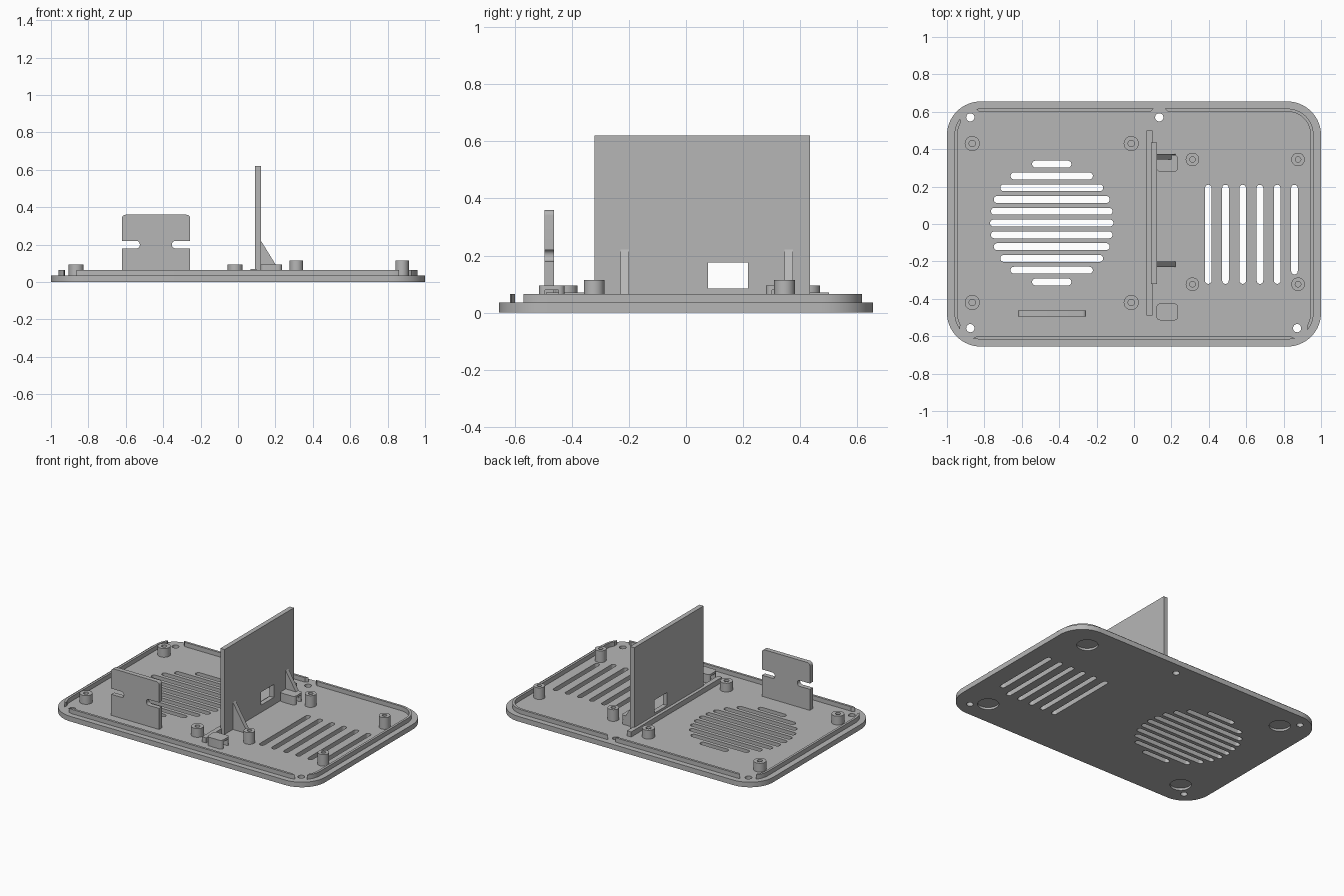
import bpy, bmesh, math

cube = bpy.data.objects.get("Cube")
if cube:
    bpy.data.objects.remove(cube, do_unlink=True)

grey = bpy.data.materials.new("matte_grey")
grey.use_nodes = True
COLOUR = (0.47, 0.47, 0.47, 1)
grey.diffuse_color = COLOUR
grey.node_tree.nodes["Principled BSDF"].inputs["Base Color"].default_value = COLOUR

FLOOR = 0.035   # top of the base panel
ROOT = 0.025    # parts sink slightly into the panel


# ---- outlines ----
def rounded(cx, cy, w, h, r, steps=10):
    pts = []
    for i, (sx, sy) in enumerate([(1, 1), (-1, 1), (-1, -1), (1, -1)]):
        for k in range(steps + 1):
            a = (i + k / steps) * math.pi / 2
            pts.append((cx + sx * (w / 2 - r) + r * math.cos(a),
                        cy + sy * (h / 2 - r) + r * math.sin(a)))
    return pts


def circle(cx, cy, r, n=32):
    return [(cx + r * math.cos(math.tau * k / n),
             cy + r * math.sin(math.tau * k / n)) for k in range(n)]


def rect(u0, u1, v0, v1):
    return [(u0, v0), (u1, v0), (u1, v1), (u0, v1)]


# ---- solids ----
def prism(name, outlines, lo, hi, axis="z"):
    """Extrude one or more outlines along an axis into a single object."""
    place = {"x": lambda u, v, w: (w, u, v),
             "y": lambda u, v, w: (u, w, v),
             "z": lambda u, v, w: (u, v, w)}[axis]
    bm = bmesh.new()
    for pts in outlines:
        a = [bm.verts.new(place(u, v, lo)) for u, v in pts]
        b = [bm.verts.new(place(u, v, hi)) for u, v in pts]
        bm.faces.new(a)
        bm.faces.new(b)
        for i in range(len(pts)):
            j = (i + 1) % len(pts)
            bm.faces.new((a[i], a[j], b[j], b[i]))
    bmesh.ops.remove_doubles(bm, verts=bm.verts, dist=1e-5)
    bmesh.ops.recalc_face_normals(bm, faces=bm.faces)
    mesh = bpy.data.meshes.new(name)
    bm.to_mesh(mesh)
    bm.free()
    obj = bpy.data.objects.new(name, mesh)
    bpy.context.collection.objects.link(obj)
    mesh.materials.append(grey)
    mesh.shade_smooth()
    mesh.set_sharp_from_angle(angle=math.radians(30))
    return obj


def cut(obj, outlines, lo, hi, axis="z"):
    """Subtract prisms from an object and keep the result."""
    cutter = prism("cutter", outlines, lo, hi, axis)
    cutter.hide_render = True
    mod = obj.modifiers.new("cut", "BOOLEAN")
    mod.operation, mod.solver, mod.object = "DIFFERENCE", "EXACT", cutter
    graph = bpy.context.evaluated_depsgraph_get()
    mesh = bpy.data.meshes.new_from_object(obj.evaluated_get(graph))
    obj.modifiers.clear()
    obj.data = mesh
    bpy.data.objects.remove(cutter, do_unlink=True)
    mesh.shade_smooth()
    mesh.set_sharp_from_angle(angle=math.radians(30))


# ---- base panel with speaker grille, vents, screw holes and foot recesses ----
screws = [(-0.875, 0.57), (0.135, 0.57), (-0.875, -0.557), (0.872, -0.557)]
base = prism("base_panel", [rounded(0, 0, 2, 1.31, 0.18, 16)], 0, FLOOR)

openings = [circle(x, y, 0.022, 24) for x, y in screws]
half_widths = [0.33, 0.325, 0.31, 0.275, 0.22, 0.105]
for row in range(-5, 6):
    openings.append(rounded(-0.44, 0.005 + row * 0.063,
                            2 * half_widths[abs(row)], 0.037, 0.0185, 6))
for col in range(6):
    low = -0.27 if col == 5 else -0.32
    openings.append(rounded(0.397 + col * 0.0922, (0.21 + low) / 2,
                            0.035, 0.21 - low, 0.0175, 6))
cut(base, openings, -0.1, 0.1)
feet = [circle(sx * 0.785, sy * 0.482, 0.067) for sx in (-1, 1) for sy in (-1, 1)]
cut(base, feet, -0.1, 0.015)

# ---- locating lip, interrupted around each screw hole ----
lip = prism("locating_lip", [rounded(0, 0, 1.92, 1.234, 0.14, 16)], ROOT, 0.065)
cut(lip, [rounded(0, 0, 1.888, 1.202, 0.124, 16)], -0.1, 0.2)
cut(lip, [circle(x, y, 0.055) for x, y in screws], -0.1, 0.2)


# ---- screw bosses ----
def bosses(name, xs, ys, radius, hole, top):
    for x in xs:
        for y in ys:
            boss = prism(name, [circle(x, y, radius)], ROOT, top)
            cut(boss, [circle(x, y, hole, 20)], 0.037, 0.2)


bosses("speaker_boss", (-0.865, -0.015), (-0.42, 0.43), 0.04, 0.017, 0.095)
bosses("board_boss", (0.3125, 0.877), (-0.322, 0.345), 0.036, 0.015, 0.115)

# ---- upright divider with window, foot rail and gussets ----
divider = prism("divider_wall", [rect(-0.32, 0.435, ROOT, 0.62)], 0.09, 0.122, "x")
cut(divider, [rect(0.077, 0.217, 0.085, 0.175)], 0, 0.2, "x")
prism("divider_rail", [rect(0.068, 0.1, -0.49, 0.5)], ROOT, 0.07)
for y in (-0.215, 0.36):
    prism("gusset", [[(0.115, ROOT), (0.222, ROOT), (0.222, 0.06), (0.122, 0.222),
                      (0.115, 0.222)]], y - 0.015, y + 0.015, "y")

# ---- cable tie blocks with a tunnel through each ----
for y in (-0.47, 0.325):
    block = prism("cable_tie_block", [rounded(0.178, y, 0.115, 0.09, 0.02, 5)],
                  ROOT, 0.095)
    cut(block, [rect(y - 0.024, y + 0.024, FLOOR, 0.08)], 0, 0.4, "x")

# ---- front bracket with a notch on each side ----
bracket = prism("front_bracket", [rounded(-0.438, 0.1875, 0.365, 0.345, 0.02, 6)],
                -0.495, -0.463, "y")
notches = [rounded(x, 0.2, 0.2, 0.04, 0.018, 6) for x in (-0.625, -0.253)]
cut(bracket, notches, -0.6, -0.4, "y")
